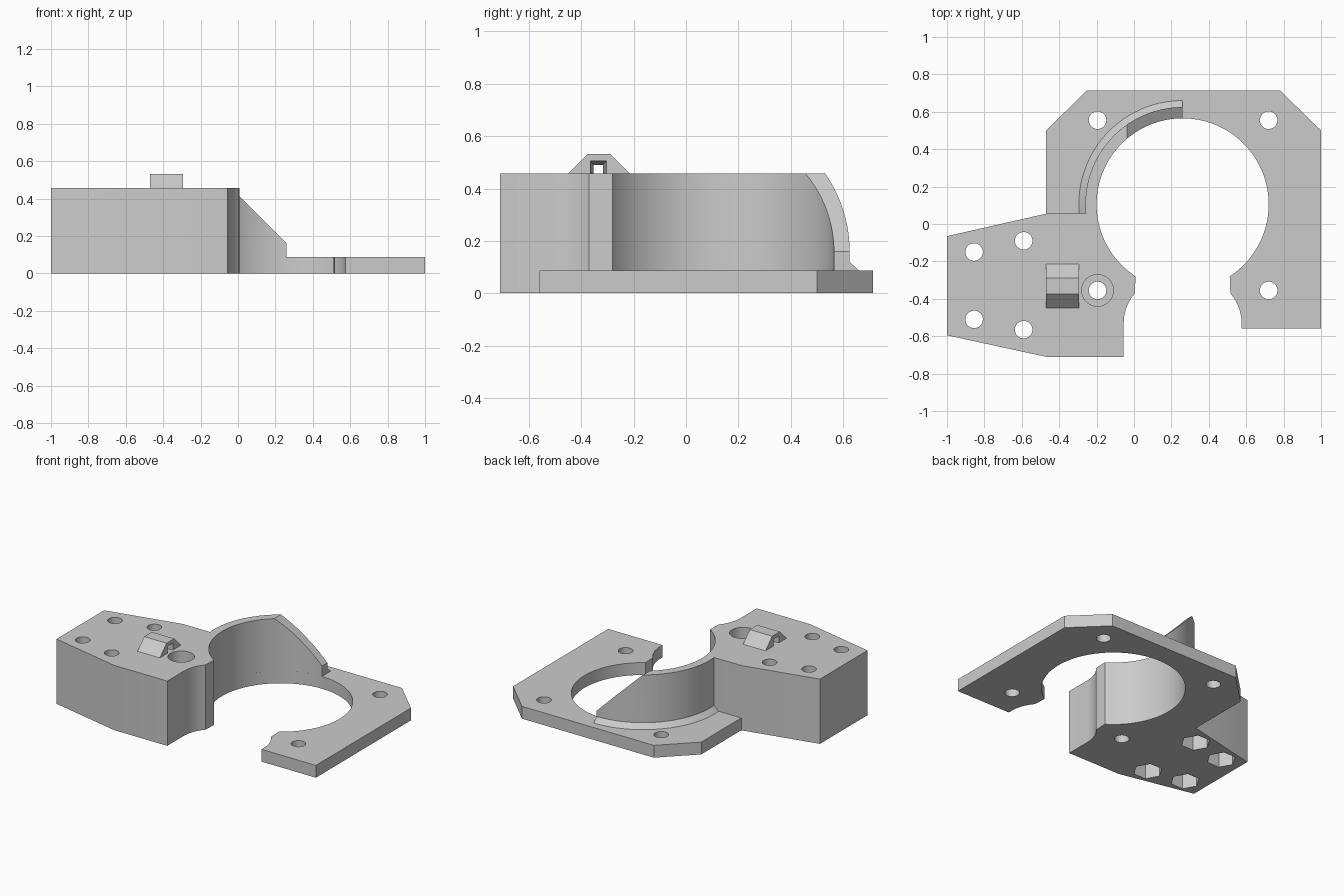
import bpy, bmesh
from math import radians, cos, sin, asin, acos, degrees, pi

cube = bpy.data.objects.get("Cube")
if cube:
    bpy.data.objects.remove(cube, do_unlink=True)

grey = bpy.data.materials.new("plain grey")
grey.use_nodes = True
colour = (0.6, 0.6, 0.6, 1)
grey.diffuse_color = colour
grey.node_tree.nodes["Principled BSDF"].inputs["Base Color"].default_value = colour

PLATE_H, BLOCK_H, CLIP_TOP = 0.087, 0.457, 0.532
CX, CY, BORE = 0.26, 0.105, 0.46
SEAM_Y, LIP_Y = 0.055, -0.28
SEAM = 180 + degrees(asin((CY - SEAM_Y) / BORE))
LIP = 180 + degrees(asin((CY - LIP_Y) / BORE))


def arc(cx, cy, r, start, end, n):
    angles = [radians(start + (end - start) * i / n) for i in range(n + 1)]
    return [(cx + r * cos(a), cy + r * sin(a)) for a in angles]


def finish(name, bm):
    bmesh.ops.recalc_face_normals(bm, faces=bm.faces)
    mesh = bpy.data.meshes.new(name)
    bm.to_mesh(mesh)
    bm.free()
    mesh.materials.append(grey)
    obj = bpy.data.objects.new(name, mesh)
    bpy.context.collection.objects.link(obj)
    return obj


def loft(name, rings):
    """Skin a row of matching closed rings and cap both ends."""
    bm = bmesh.new()
    rows = [[bm.verts.new(p) for p in ring] for ring in rings]
    n = len(rows[0])
    for a, b in zip(rows, rows[1:]):
        for i in range(n):
            j = (i + 1) % n
            bm.faces.new((a[i], a[j], b[j], b[i]))
    bm.faces.new(rows[0])
    bm.faces.new(rows[-1])
    return finish(name, bm)


def prism(name, outline, z0, z1):
    return loft(name, [[(x, y, z) for x, y in outline] for z in (z0, z1)])


def activate(obj):
    bpy.ops.object.select_all(action='DESELECT')
    obj.select_set(True)
    bpy.context.view_layer.objects.active = obj


def cut(obj, cutter):
    cutter.hide_render = True
    mod = obj.modifiers.new("cut", 'BOOLEAN')
    mod.operation = 'DIFFERENCE'
    mod.solver = 'EXACT'
    mod.object = cutter
    activate(obj)
    bpy.ops.object.modifier_apply(modifier=mod.name)
    bpy.data.objects.remove(cutter, do_unlink=True)


def drill(obj, x, y, r, z0, z1, sides=32):
    cut(obj, prism("cutter", arc(x, y, r, 0, 360 - 360 / sides, sides - 1), z0, z1))


# Concave notch beside the mouth of the bore, left half; the right is mirrored
notch = arc(0.188, -0.53, 0.243, 180, 139, 10)
mirrored = [(2 * CX - x, y) for x, y in reversed(notch)]

# Thin base plate around the bore
plate = prism("base_plate",
              [(1, -0.56), (1, 0.5), (0.78, 0.715), (-0.25, 0.715), (-0.47, 0.5), (-0.47, SEAM_Y)]
              + arc(CX, CY, BORE, SEAM, 180 - LIP, 80)
              + mirrored + [(mirrored[-1][0], -0.56)], 0, PLATE_H)
for x, y in ((-0.195, 0.555), (0.72, 0.555), (0.72, -0.355)):
    drill(plate, x, y, 0.047, -1, 1)

# Tall mounting block
block = prism("mounting_block",
              [(-1, -0.595), (-0.47, -0.71), (-0.055, -0.71)] + notch
              + arc(CX, CY, BORE, LIP, SEAM, 20)
              + [(-0.47, SEAM_Y), (-1, -0.065)], 0, BLOCK_H)
# Counterbored screw hole
drill(block, -0.195, -0.355, 0.085, PLATE_H, 1)
drill(block, -0.195, -0.355, 0.047, -1, 1)
# Bolt holes with hexagonal nut pockets underneath
for x, y in ((-0.855, -0.15), (-0.59, -0.09), (-0.855, -0.51), (-0.59, -0.565)):
    drill(block, x, y, 0.095, -1, 0.2, 6)
    drill(block, x, y, 0.047, -1, 1)

# Curved wall with a flared foot, sloped off at 45 degrees
section = [(BORE, PLATE_H), (BORE, BLOCK_H), (0.52, BLOCK_H), (0.52, 0.12), (0.555, PLATE_H)]
steps = 48
rings = []
for i in range(steps + 1):
    a = radians(SEAM + (90 - SEAM) * i / steps)
    rings.append([(CX + r * cos(a), CY + r * sin(a), z) for r, z in section])
wall = loft("curved_wall", rings)
bm = bmesh.new()
bm.from_mesh(wall.data)
sliced = bmesh.ops.bisect_plane(bm, geom=bm.verts[:] + bm.edges[:] + bm.faces[:],
                                plane_co=(0, 0, 0.42), plane_no=(1, 0, 1), clear_outer=True)
bmesh.ops.holes_fill(bm, edges=[e for e in bm.edges if e.is_boundary], sides=0)
bmesh.ops.recalc_face_normals(bm, faces=bm.faces)
bm.to_mesh(wall.data)
bm.free()

# Cable tie clip on the block, with a flared tunnel
X0, X1 = -0.47, -0.295
profile = [(-0.45, BLOCK_H), (-0.375, CLIP_TOP), (-0.29, CLIP_TOP), (-0.215, BLOCK_H)]
clip = loft("tie_clip", [[(x, y, z) for y, z in profile] for x in (X0, X1)])
mid = (X0 + X1) / 2
tunnel = []
for x, half, top in ((X0 - 0.01, 0.032, 0.507), (mid, 0.018, 0.49), (X1 + 0.01, 0.032, 0.507)):
    tunnel.append([(x, -0.335 + s * half, z) for s, z in ((-1, 0.4), (-1, top), (1, top), (1, 0.4))])
cut(clip, loft("cutter", tunnel))

for obj in (plate, block, wall, clip):
    activate(obj)
    bpy.ops.object.shade_smooth_by_angle(angle=radians(25))
